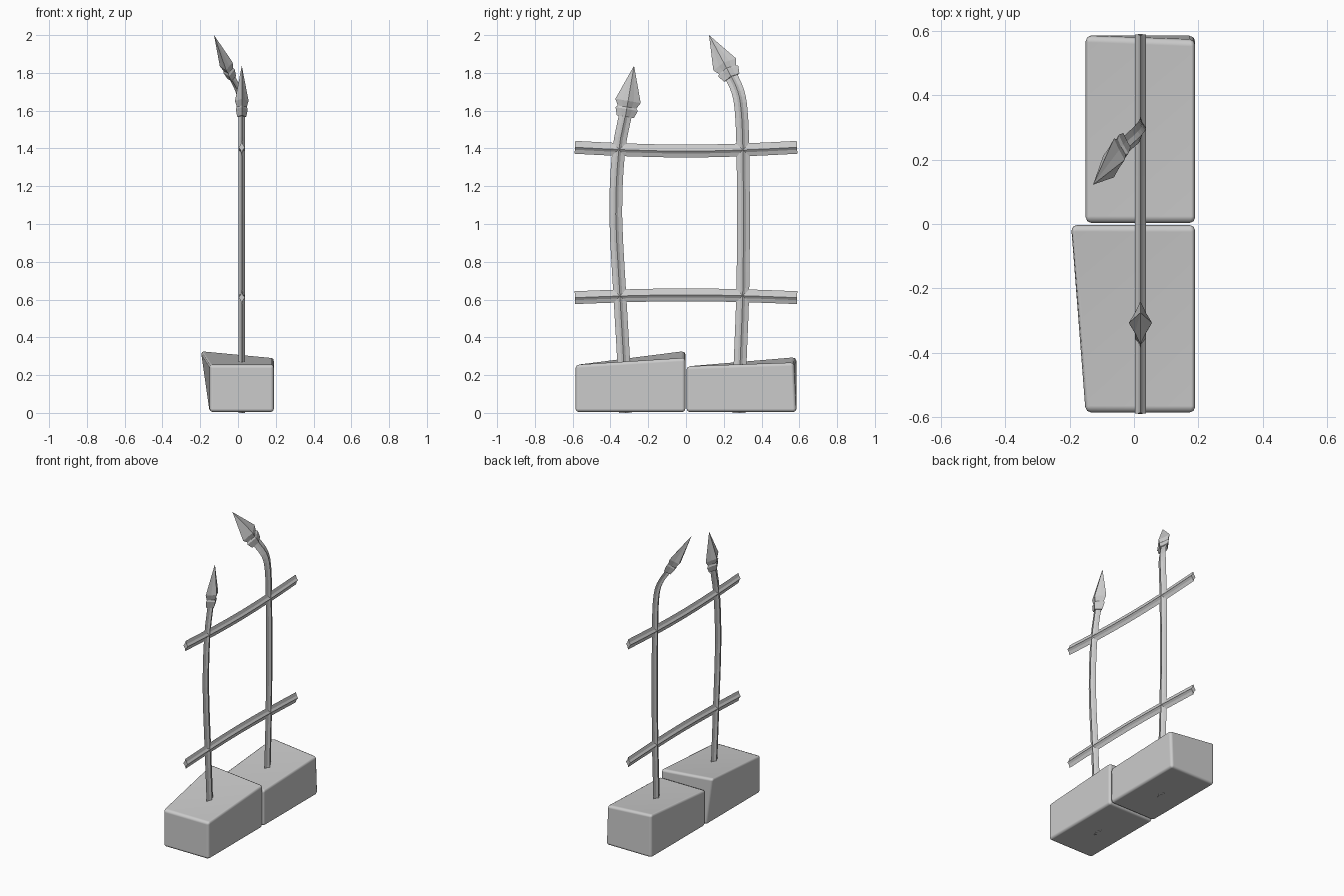
import bpy, bmesh
from mathutils import Vector

if "Cube" in bpy.data.objects:
    bpy.data.objects.remove(bpy.data.objects["Cube"])

def finish(bm, name):
    bmesh.ops.recalc_face_normals(bm, faces=bm.faces)
    me = bpy.data.meshes.new(name)
    bm.to_mesh(me)
    bm.free()
    ob = bpy.data.objects.new(name, me)
    bpy.context.collection.objects.link(ob)
    return ob

# Eight-point star section: (thin direction, wide direction), unit half width
STAR = [(0.5, 0), (0.2, 0.38), (0, 1), (-0.2, 0.38),
        (-0.5, 0), (-0.2, -0.38), (0, -1), (0.2, -0.38)]
# Plumper diamond section for the spear heads
DIAMOND = [(0.53, 0), (0.25, 0.47), (0, 1), (-0.25, 0.47),
           (-0.53, 0), (-0.25, -0.47), (0, -1), (0.25, -0.47)]

def sweep(name, path, radii, section):
    """Skin a section along a path, thin side kept towards x."""
    pts = [Vector(p) for p in path]
    bm = bmesh.new()
    rings = []
    for i, p in enumerate(pts):
        t = (pts[min(i + 1, len(pts) - 1)] - pts[max(i - 1, 0)]).normalized()
        u = Vector((1, 0, 0))
        u = (u - u.dot(t) * t).normalized()
        v = t.cross(u)
        rings.append([bm.verts.new(p + radii[i] * (a * u + b * v)) for a, b in section])
    n = len(section)
    for r0, r1 in zip(rings, rings[1:]):
        for k in range(n):
            bm.faces.new((r0[k], r0[(k + 1) % n], r1[(k + 1) % n], r1[k]))
    bm.faces.new(rings[0])
    bm.faces.new(rings[-1])
    bmesh.ops.remove_doubles(bm, verts=bm.verts, dist=1e-5)
    return finish(bm, name)

def smooth_path(ctrl, steps=3):
    """Catmull-Rom curve through the control points."""
    c = [Vector(p) for p in ctrl]
    c = [2 * c[0] - c[1]] + c + [2 * c[-1] - c[-2]]
    out = []
    for a, b, d, e in zip(c, c[1:], c[2:], c[3:]):
        for s in range(steps):
            t = s / steps
            out.append(0.5 * (2 * b + (d - a) * t + (2 * a - 5 * b + 4 * d - e) * t * t
                              + (3 * b - a - 3 * d + e) * t ** 3))
    return out + [c[-2]]

def spear_head(name, base, tip):
    base, tip = Vector(base), Vector(tip)
    s = [0, 0.15, 0.19, 0.31, 1]
    r = [0.046, 0.06, 0.05, 0.068, 0.0]
    return sweep(name, [base.lerp(tip, f) for f in s], r, DIAMOND)

def stone(name, y0, y1, top):
    """Chamfered block with a sloping top; top lists four corners."""
    bm = bmesh.new()
    base = [(-0.15, y0), (0.19, y0), (0.19, y1), (-0.15, y1)]
    lo = [bm.verts.new((x, y, 0.004)) for x, y in base]
    hi = [bm.verts.new(p) for p in top]
    bm.faces.new(lo)
    bm.faces.new((hi[0], hi[1], hi[2]))
    bm.faces.new((hi[0], hi[2], hi[3]))
    for k in range(4):
        j = (k + 1) % 4
        bm.faces.new((lo[k], lo[j], hi[j], hi[k]))
    for f in bm.faces:
        f.smooth = True
    ob = finish(bm, name)
    m = ob.modifiers.new("chamfer", 'BEVEL')
    m.width = 0.018
    m.segments = 2
    m.angle_limit = 0.6
    m.harden_normals = True
    return ob

# Base stones
stone("front_stone", -0.585, -0.003,
      [(-0.15, -0.585, 0.255), (0.19, -0.585, 0.255), (0.19, -0.003, 0.292), (-0.198, -0.003, 0.329)])
stone("back_stone", 0.003, 0.585,
      [(-0.15, 0.003, 0.247), (0.19, 0.003, 0.247), (0.19, 0.572, 0.267), (-0.15, 0.585, 0.296)])

# Bent upright posts
front = smooth_path([(0.02, y, z) for y, z in
                     [(-0.32, 0), (-0.33, 0.27), (-0.35, 0.62), (-0.372, 1.05),
                      (-0.357, 1.38), (-0.318, 1.59)]])
sweep("front_post", front, [0.034] * len(front), STAR)
back = smooth_path([(0.02, 0.28, 0), (0.02, 0.286, 0.25), (0.02, 0.3, 0.62), (0.02, 0.304, 1.0),
                    (0.02, 0.301, 1.4), (0.019, 0.292, 1.6), (0.005, 0.275, 1.7),
                    (-0.036, 0.238, 1.785)])
sweep("back_post", back, [0.034] * len(back), STAR)

# Spear heads
spear_head("front_spear_head", (0.02, -0.321, 1.568), (0.02, -0.275, 1.838))
spear_head("back_spear_head", (-0.033, 0.242, 1.775), (-0.127, 0.122, 2.0))

# Slightly bowed cross rails
for name, end, mid in (("upper_rail", 1.406, 1.386), ("lower_rail", 0.61, 0.625)):
    rail = smooth_path([(0.02, -0.588, end), (0.02, -0.3, mid + (end - mid) * 0.3), (0.02, 0, mid),
                        (0.02, 0.3, mid + (end - mid) * 0.3), (0.02, 0.588, end)], 2)
    sweep(name, rail, [0.034] * len(rail), STAR)
